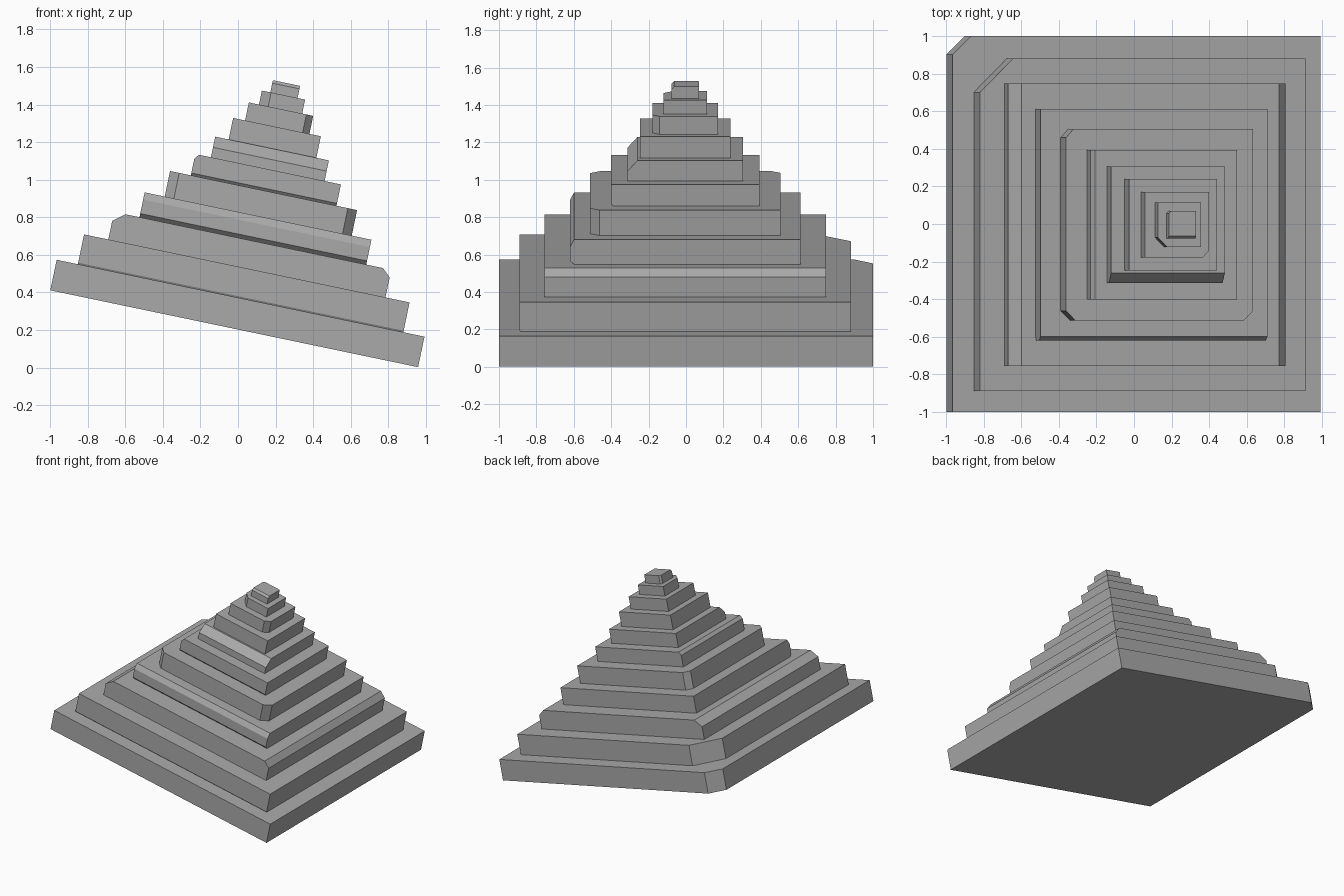
import bpy, bmesh, math
from mathutils import Vector, Matrix

cube = bpy.data.objects.get("Cube")
if cube:
    bpy.data.objects.remove(cube, do_unlink=True)

stone = bpy.data.materials.new("grey stone")
stone.use_nodes = True
stone.diffuse_color = (0.4, 0.4, 0.4, 1)
stone.node_tree.nodes["Principled BSDF"].inputs["Base Color"].default_value = stone.diffuse_color

TILT = Matrix.Rotation(math.radians(11.8), 4, 'Y')
SIDES = {"left": Vector((-1, 0, 0)), "right": Vector((1, 0, 0)),
         "front": Vector((0, -1, 0)), "back": Vector((0, 1, 0)),
         "top": Vector((0, 0, 1)), "bottom": Vector((0, 0, -1))}


def chip(bm, size, side_a, side_b, a, b):
    """Slice off the edge between two sides, a and b deep along them."""
    da, db = SIDES[side_a], SIDES[side_b]
    half = Vector(size) / 2
    corner = Vector(d * h for d, h in zip(da + db, half))
    geom = bm.verts[:] + bm.edges[:] + bm.faces[:]
    cut = bmesh.ops.bisect_plane(bm, geom=geom, plane_co=corner - da * a,
                                 plane_no=(da / a + db / b).normalized(), clear_outer=True)
    edges = [e for e in cut["geom_cut"] if isinstance(e, bmesh.types.BMEdge)]
    bmesh.ops.edgeloop_fill(bm, edges=edges)


def tier(name, x0, x1, depth, z0, z1, y, chips):
    size = (x1 - x0, depth, z1 - z0)
    bm = bmesh.new()
    bmesh.ops.create_cube(bm, size=1)
    bmesh.ops.scale(bm, vec=size, verts=bm.verts)
    for c in chips:
        chip(bm, size, *c)
    bmesh.ops.recalc_face_normals(bm, faces=bm.faces)
    mesh = bpy.data.meshes.new(name)
    bm.to_mesh(mesh)
    bm.free()
    mesh.materials.append(stone)
    obj = bpy.data.objects.new(name, mesh)
    obj.matrix_world = TILT @ Matrix.Translation(((x0 + x1) / 2, y, (z0 + z1) / 2))
    bpy.context.collection.objects.link(obj)


# Each tier: left, right, depth, top height, chipped edges
TIERS = [
    (-1.062, 0.938, 2.0, 0.364, [("left", "back", 0.1, 0.097)]),
    (-0.947, 0.823, 1.77, 0.526, [("left", "back", 0.18, 0.18),
                                  ("front", "bottom", 0.005, 0.008)]),
    (-0.815, 0.692, 1.505, 0.676, [("left", "top", 0.061, 0.049),
                                   ("right", "top", 0.045, 0.041)]),
    (-0.677, 0.556, 1.233, 0.811, [("front", "top", 0.022, 0.04),
                                   ("front", "bottom", 0.022, 0.02)]),
    (-0.568, 0.449, 1.017, 0.95, [("left", "front", 0.05, 0.05),
                                  ("right", "front", 0.05, 0.05),
                                  ("left", "back", 0.04, 0.045)]),
    (-0.455, 0.337, 0.795, 1.066, [("left", "top", 0.02, 0.025),
                                   ("front", "bottom", 0.012, 0.013)]),
    (-0.37, 0.248, 0.618, 1.178, [("front", "top", 0.053, 0.058)]),
    (-0.297, 0.18, 0.485, 1.295, []),
    (-0.232, 0.118, 0.35, 1.393, [("right", "front", 0.037, 0.037)]),
    (-0.177, 0.058, 0.235, 1.469, [("left", "front", 0.05, 0.05)]),
    (-0.131, 0.017, 0.147, 1.535, [("front", "top", 0.014, 0.016),
                                   ("left", "back", 0.014, 0.014)]),
]

# Stack the tiers upward along the tilted axis
base = 0.198
for i, (x0, x1, depth, top, chips) in enumerate(TIERS):
    tier(f"step_tier_{i + 1}", x0, x1, depth, base, top, -0.004 if i else 0, chips)
    base = top
